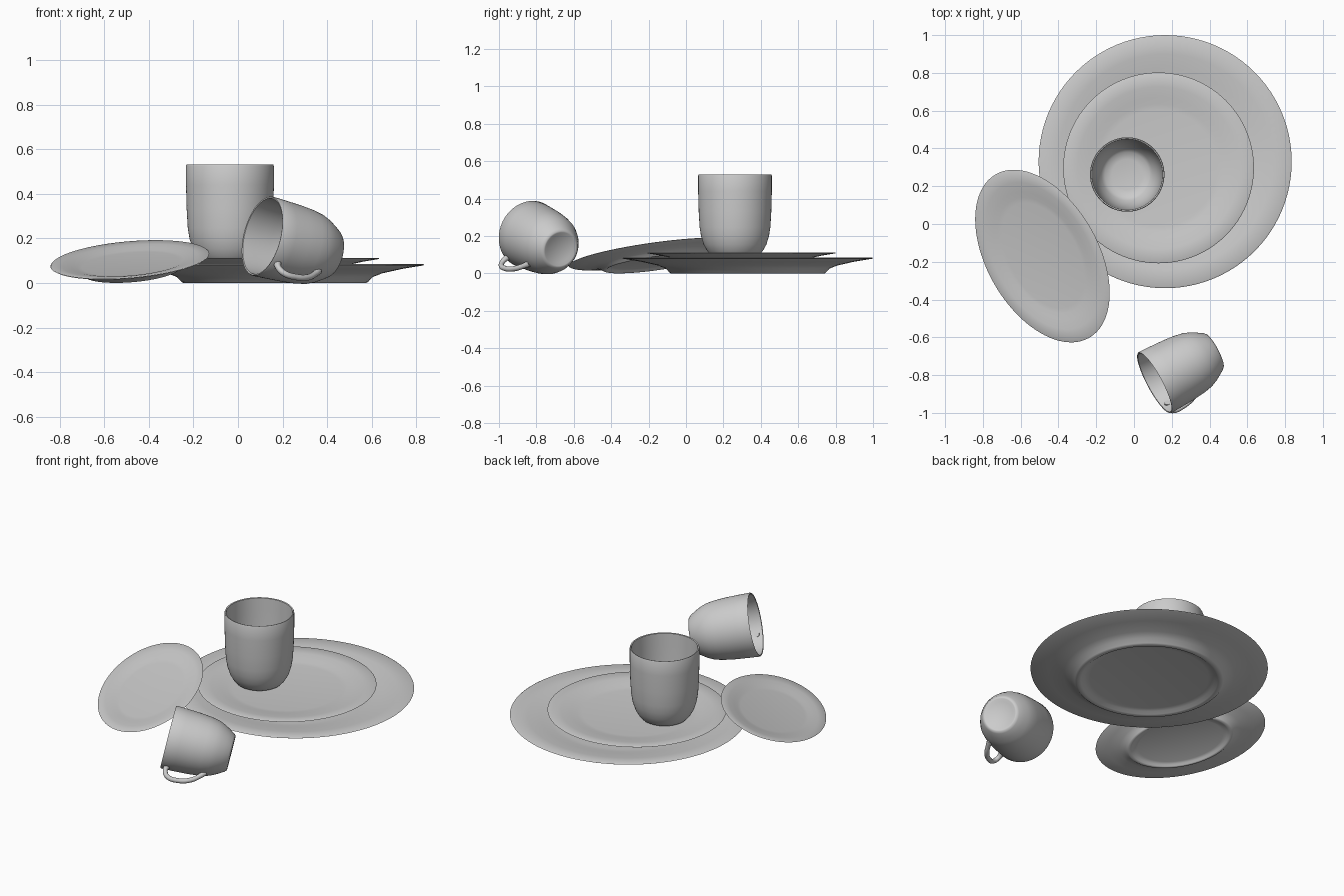
import bpy, math
from mathutils import Matrix, Vector

cube = bpy.data.objects.get("Cube")
if cube:
    bpy.data.objects.remove(cube)

glaze = bpy.data.materials.new("grey_glaze")
glaze.use_nodes = True
GREY = (0.6, 0.6, 0.6, 1)
glaze.diffuse_color = GREY
glaze.node_tree.nodes["Principled BSDF"].inputs["Base Color"].default_value = GREY


def finish(ob, matrix, angle=60):
    ob.matrix_world = matrix
    ob.data.materials.clear()
    ob.data.materials.append(glaze)
    bpy.ops.object.select_all(action="DESELECT")
    ob.select_set(True)
    bpy.context.view_layer.objects.active = ob
    bpy.ops.object.shade_smooth_by_angle(angle=math.radians(angle))


def lathe(name, profile, scale, matrix, sides=72):
    """Spin a closed (radius, height) profile about local z; both ends lie on the axis."""
    verts, rings, faces = [], [], []
    for r, z in profile:
        count = sides if r > 0 else 1
        rings.append([len(verts) + i for i in range(count)])
        for i in range(count):
            a = math.tau * i / sides
            verts.append((r * math.cos(a) * scale[0], r * math.sin(a) * scale[1], z * scale[2]))
    for lo, hi in zip(rings, rings[1:]):
        for i in range(sides):
            j = (i + 1) % sides
            quad = [lo[i % len(lo)], hi[i % len(hi)], hi[j % len(hi)], lo[j % len(lo)]]
            faces.append(list(dict.fromkeys(quad))[::-1])
    mesh = bpy.data.meshes.new(name)
    mesh.from_pydata(verts, [], faces)
    ob = bpy.data.objects.new(name, mesh)
    bpy.context.collection.objects.link(ob)
    finish(ob, matrix)
    return ob


def frame(x, y, z, origin):
    """Placement matrix from three axes and an origin."""
    m = Matrix((x.normalized(), y.normalized(), z.normalized())).transposed().to_4x4()
    m.translation = origin
    return m


# Plates: one profile from the recessed underside over the foot and rim to the well
PLATE = [(0, .03), (.5, .03), (.55, .022), (.575, .004), (.59, 0), (.612, 0), (.625, .008),
         (.655, .04), (.72, .065), (.85, .094), (.99, .117), (1, .122), (.99, .128),
         (.85, .114), (.74, .1), (.67, .086), (.61, .08), (0, .08)]
lathe("large_plate", PLATE, (.67, .67, .67), Matrix.Translation((.165, .33, 0)), 96)
lathe("medium_plate", PLATE, (.505, .505, .505), Matrix.Translation((.13, .297, .048)), 96)

# Oval plate leaning on the large plate's rim
major = Vector((.486, -.874, -.082))
normal = major.cross(Vector((.874, .486, .263))).normalized()
across = normal.cross(major)
lathe("oval_plate", PLATE, (.5, .305, .42),
      frame(major, across, normal, Vector((-.485, -.17, .105)) - normal * .053), 96)


def cup_profile(outer, foot):
    """Hollow cup: recessed foot, outer wall, rounded lip, inner wall and floor."""
    wall = .06
    inner = [(r - wall, z + .04) for r, z in reversed(outer[1:-1])]
    return ([(0, .03), (foot - .14, .025), (foot - .05, 0)] + outer
            + [(.985, 1.005), (.95, 1)] + inner + [(foot - .15, .05), (0, .045)])


# Standing cup on the stacked plates
tumbler = [(.56, 0), (.66, .025), (.75, .07), (.85, .15), (.92, .25), (.96, .36),
           (.985, .55), (1, .8), (1, .99)]
lathe("standing_cup", cup_profile(tumbler, .56), (.197, .197, .44),
      Matrix.Translation((-.036, .262, .088)))

# Fallen cup lying on its side, with its handle touching the table
axis = Vector((.86, .46, -.22)).normalized()
side = Vector((.47, -.88, 0)).normalized()
down = axis.cross(side).normalized()
down = down if down.z < 0 else -down
turn = math.radians(42)
out = side * math.cos(turn) + down * math.sin(turn)
LENGTH = .365
place = frame(out, (-axis).cross(out), -axis, Vector((.11, -.84, .21)) + axis * LENGTH)
mug = [(.55, 0), (.61, .03), (.71, .11), (.8, .19), (.88, .29), (.93, .42),
       (.965, .6), (.985, .8), (1, .99)]
lathe("fallen_cup", cup_profile(mug, .55), (.183, .183, LENGTH), place)

# Handle: a smooth bevelled path from under the lip to the lower wall
path = [(.168, .33), (.205, .335), (.236, .315), (.243, .25), (.222, .185), (.185, .14), (.155, .115)]
curve = bpy.data.curves.new("fallen_cup_handle", "CURVE")
curve.dimensions = "3D"
curve.bevel_depth = .014
curve.bevel_resolution = 4
curve.use_fill_caps = True
spline = curve.splines.new("BEZIER")
spline.bezier_points.add(len(path) - 1)
for point, (r, z) in zip(spline.bezier_points, path):
    point.co = (r, 0, z)
    point.handle_left_type = point.handle_right_type = "AUTO"
    point.radius = 1.25 if point in (spline.bezier_points[0], spline.bezier_points[-1]) else 1
handle = bpy.data.objects.new("fallen_cup_handle", curve)
bpy.context.collection.objects.link(handle)
bpy.ops.object.select_all(action="DESELECT")
handle.select_set(True)
bpy.context.view_layer.objects.active = handle
bpy.ops.object.convert(target="MESH")
finish(bpy.context.object, place)
